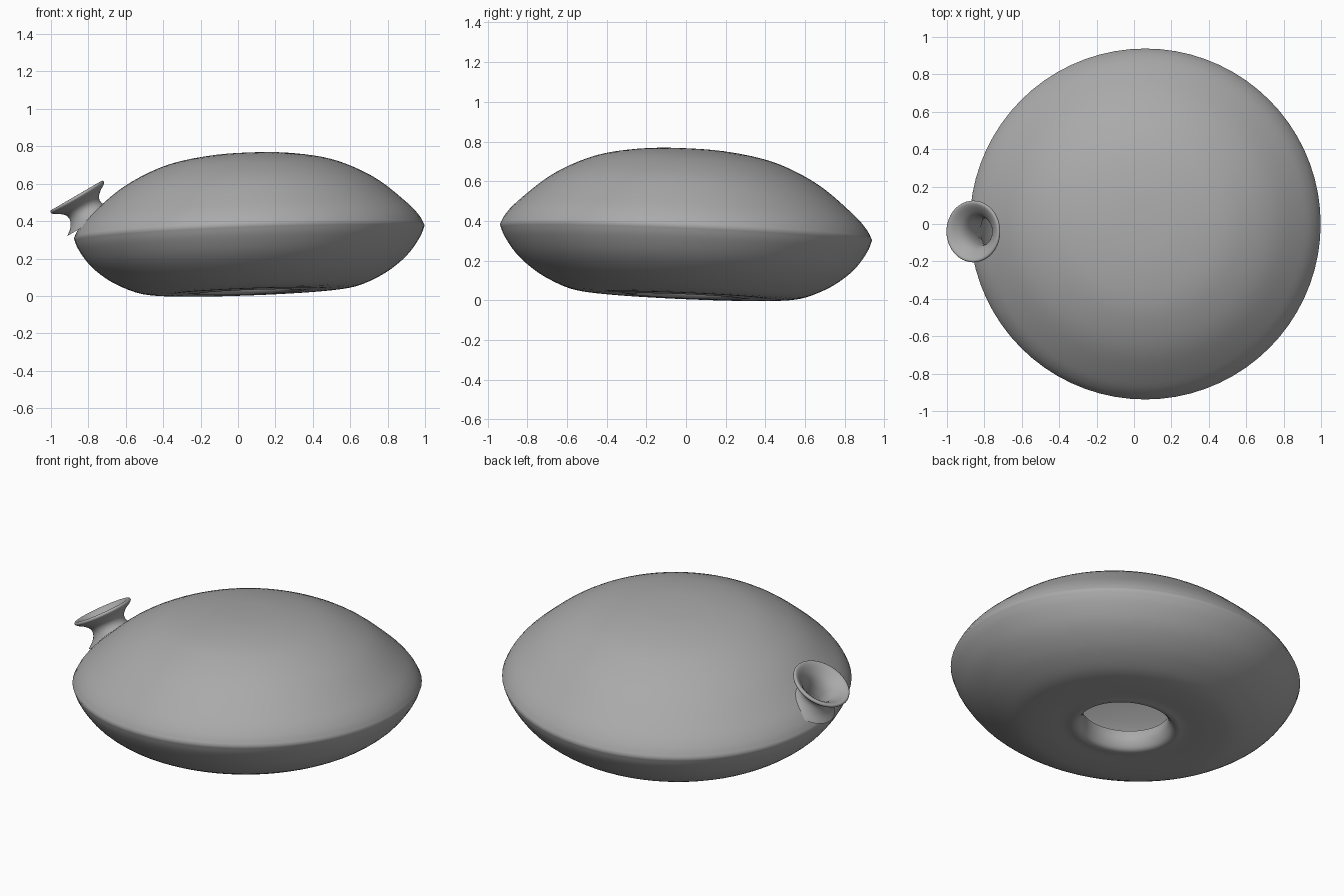
import bpy, bmesh, math
from mathutils import Vector, Matrix

if "Cube" in bpy.data.objects:
    bpy.data.objects.remove(bpy.data.objects["Cube"])

clay = bpy.data.materials.new("grey clay")
clay.use_nodes = True
GREY = (0.4, 0.4, 0.4, 1)
clay.diffuse_color = GREY
clay.node_tree.nodes["Principled BSDF"].inputs["Base Color"].default_value = GREY


def smooth_path(points, steps=4):
    """Catmull-Rom curve through the profile points."""
    pts = [Vector(p) for p in points]
    pts = [2 * pts[0] - pts[1]] + pts + [2 * pts[-1] - pts[-2]]
    path = []
    for a, b, c, d in zip(pts, pts[1:], pts[2:], pts[3:]):
        for i in range(steps):
            t = i / steps
            path.append(0.5 * (2 * b + (c - a) * t + (2 * a - 5 * b + 4 * c - d) * t ** 2
                               + (3 * b - a - 3 * c + d) * t ** 3))
    return path + [pts[-2]]


def lathe(name, path, sides, matrix, closed=False):
    """Spin a (radius, height) path around z, then place it."""
    bm = bmesh.new()
    rings = []
    for r, z in path:
        rings.append([bm.verts.new((r * math.cos(k * math.tau / sides),
                                    r * math.sin(k * math.tau / sides), z))
                      for k in range(sides)])
    pairs = list(zip(rings, rings[1:]))
    if closed:
        pairs.append((rings[-1], rings[0]))
    for lo, hi in pairs:
        for k in range(sides):
            n = (k + 1) % sides
            bm.faces.new((lo[k], lo[n], hi[n], hi[k]))
    bmesh.ops.remove_doubles(bm, verts=bm.verts, dist=0.0005)
    bmesh.ops.recalc_face_normals(bm, faces=bm.faces)
    bm.transform(matrix)
    mesh = bpy.data.meshes.new(name)
    bm.to_mesh(mesh)
    bm.free()
    mesh.materials.append(clay)
    obj = bpy.data.objects.new(name, mesh)
    bpy.context.collection.objects.link(obj)
    return obj


# Body: hollow lens with a curled opening underneath, leaning slightly
lower = [(0.235, 0.13), (0.23, 0.08), (0.25, 0.035), (0.28, 0.02), (0.33, 0.025), (0.45, 0.022),
         (0.58, 0.035), (0.7, 0.083), (0.79, 0.14), (0.86, 0.205), (0.915, 0.285), (0.938, 0.343)]
upper = [(0.938, 0.343), (0.91, 0.395), (0.85, 0.462), (0.7, 0.588), (0.55, 0.672),
         (0.4, 0.725), (0.2, 0.757), (0, 0.765)]
inside = [(0, 0.725), (0.4, 0.685), (0.7, 0.54), (0.88, 0.34), (0.7, 0.13),
          (0.5, 0.07), (0.3, 0.07), (0.265, 0.125)]
lean = Matrix(((1, 0, 0, 0.06), (0, 1, 0, 0), (0.037, -0.043, 1, 0), (0, 0, 0, 1)))
profile = smooth_path(lower)[:-1] + smooth_path(upper) + smooth_path(inside)
body = lathe("body", profile, 72, lean, closed=True)

# Spout: flared trumpet leaning outward
axis = Vector((-0.5, 0, 0.86)).normalized()
place = Matrix.Translation((-0.86, -0.04, 0.53)) @ axis.to_track_quat("Z", "Y").to_matrix().to_4x4()
flare = [(0.15, -0.155), (0.115, -0.125), (0.096, -0.09), (0.1, -0.06), (0.125, -0.034), (0.155, -0.016),
         (0.165, -0.002), (0.155, 0.008), (0.13, -0.005), (0.095, -0.04), (0.077, -0.08),
         (0.072, -0.13), (0.075, -0.17)]
spout = lathe("spout", smooth_path(flare), 48, place)

# Open the body wall beneath the spout
cutter = lathe("spout_hole_cutter", [(0, -0.24), (0.078, -0.24), (0.078, -0.02), (0, -0.02)], 48, place)
cutter.hide_render = True
hole = body.modifiers.new("spout hole", "BOOLEAN")
hole.operation = "DIFFERENCE"
hole.object = cutter
hole.solver = "EXACT"
bpy.context.view_layer.objects.active = body
bpy.ops.object.modifier_apply(modifier=hole.name)
bpy.data.objects.remove(cutter)

# Smooth shading
bpy.ops.object.select_all(action="DESELECT")
for obj in (body, spout):
    obj.select_set(True)
bpy.ops.object.shade_smooth_by_angle(angle=math.radians(50))
